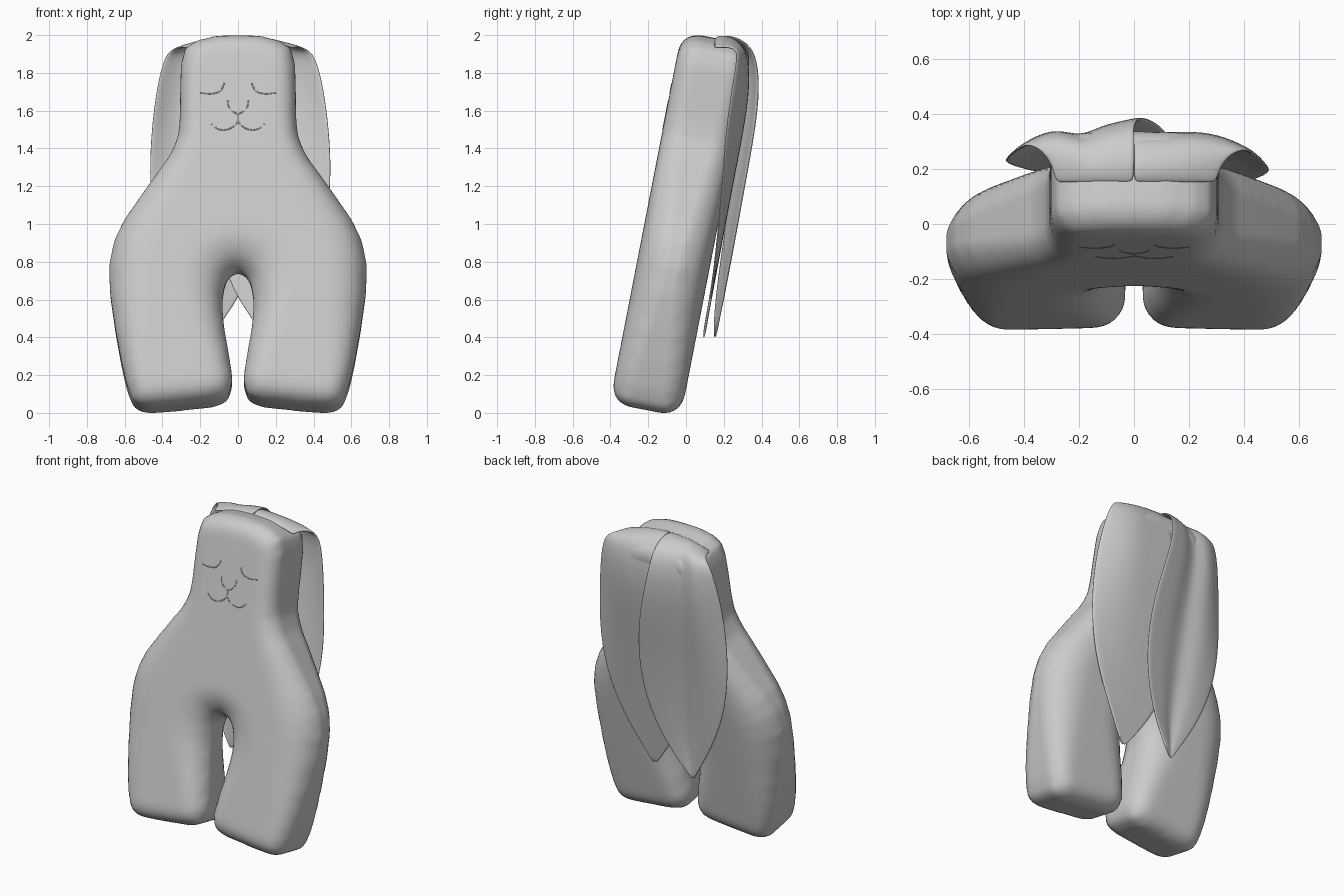
import bpy, bmesh, math
from mathutils import Vector, Matrix
from mathutils.bvhtree import BVHTree
from mathutils.geometry import intersect_point_line

if "Cube" in bpy.data.objects:
    bpy.data.objects.remove(bpy.data.objects["Cube"])

TILT = math.radians(11)
HALF_T = 0.192          # half thickness of the stuffed body


def add_object(name, bm):
    mesh = bpy.data.meshes.new(name)
    bm.to_mesh(mesh)
    bm.free()
    ob = bpy.data.objects.new(name, mesh)
    bpy.context.collection.objects.link(ob)
    return ob


def bake(ob):
    """Replace the mesh with its modified result."""
    dg = bpy.context.evaluated_depsgraph_get()
    dg.update()
    mesh = bpy.data.meshes.new_from_object(ob.evaluated_get(dg))
    ob.modifiers.clear()
    ob.data = mesh


def smooth(ob):
    for p in ob.data.polygons:
        p.use_smooth = True


# Body: front outline (right half, top to crotch), mirrored
half = [(0, 1.955), (0.12, 1.95), (0.22, 1.925), (0.28, 1.885), (0.302, 1.8),
        (0.306, 1.65), (0.308, 1.5), (0.32, 1.41), (0.36, 1.32), (0.42, 1.24), (0.50, 1.13),
        (0.60, 0.99), (0.655, 0.88), (0.682, 0.75), (0.677, 0.6), (0.648, 0.4),
        (0.615, 0.22), (0.587, 0.1), (0.55, 0.01), (0.48, -0.015), (0.3, 0.0),
        (0.12, 0.02), (0.052, 0.05), (0.027, 0.13), (0.05, 0.28), (0.075, 0.42),
        (0.085, 0.55), (0.072, 0.645), (0.043, 0.705), (0, 0.722)]
half = [(x, z / math.cos(TILT)) for x, z in half]
outline = half + [(-x, z) for x, z in half[-2:0:-1]]

bm = bmesh.new()
front = bm.faces.new([bm.verts.new((x, -HALF_T, z)) for x, z in outline])
ext = bmesh.ops.extrude_face_region(bm, geom=[front])
bmesh.ops.translate(bm, vec=(0, 2 * HALF_T, 0),
                    verts=[g for g in ext["geom"] if isinstance(g, bmesh.types.BMVert)])
bmesh.ops.triangulate(bm, faces=bm.faces[:])
bmesh.ops.recalc_face_normals(bm, faces=bm.faces[:])
body = add_object("stuffed_body", bm)
rm = body.modifiers.new("remesh", 'REMESH')
rm.mode = 'VOXEL'
rm.voxel_size = 0.02
bake(body)

# Round the thickness towards the outline, fuller around the hips
pts = [Vector((x, z)) for x, z in outline]
segs = list(zip(pts, pts[1:] + pts[:1]))


def edge_distance(p):
    best = 9.0
    for a, b in segs:
        q, t = intersect_point_line(p, a, b)
        q = a if t < 0 else b if t > 1 else q
        best = min(best, (p - q.to_2d()).length)
    return best


for v in body.data.vertices:
    hip = math.exp(-((v.co.z - 0.75) / 0.45) ** 2)
    r = 0.1 + 0.13 * hip
    k = min(edge_distance(Vector((v.co.x, v.co.z))) / r, 1)
    s0 = 0.6 - 0.42 * hip
    v.co.y *= s0 + (1 - s0) * math.sqrt(max(0, 1 - (1 - k) ** 2))
sm = body.modifiers.new("soften", 'SMOOTH')
sm.factor = 0.5
sm.iterations = 14
bake(body)

# Lean the body back and stand it on the ground
body.data.transform(Matrix.Translation((0, -0.214, 0)) @ Matrix.Rotation(-TILT, 4, 'X'))
low = min(v.co.z for v in body.data.vertices)
body.data.transform(Matrix.Translation((0, 0, -low)))
smooth(body)

# Face: stitched lines sunk into the front of the head
bvh = BVHTree.FromPolygons([v.co for v in body.data.vertices],
                           [p.vertices[:] for p in body.data.polygons])


def stitch(name, path):
    cu = bpy.data.curves.new(name, 'CURVE')
    cu.dimensions = '3D'
    cu.bevel_depth = 0.004
    cu.bevel_resolution = 2
    cu.use_fill_caps = True
    sp = cu.splines.new('BEZIER')
    sp.bezier_points.add(len(path) - 1)
    for bp, (x, z) in zip(sp.bezier_points, path):
        hit = bvh.ray_cast(Vector((x, -2, z)), Vector((0, 1, 0)))[0]
        bp.co = hit + Vector((0, 0.002, 0))
        bp.handle_left_type = bp.handle_right_type = 'AUTO'
    bpy.context.collection.objects.link(bpy.data.objects.new(name, cu))


for side, s in (("right", 1), ("left", -1)):
    stitch("eye_" + side, [(s * x, z) for x, z in
           ((0.2, 1.695), (0.14, 1.69), (0.095, 1.705), (0.072, 1.745))])
    stitch("mouth_" + side, [(s * x, z) for x, z in
           ((0.14, 1.53), (0.105, 1.503), (0.06, 1.5), (0.02, 1.52), (0, 1.545))])
    stitch("nose_" + side, [(s * x, z) for x, z in
           ((0.055, 1.655), (0.048, 1.62), (0.025, 1.595), (0, 1.58))])
stitch("nose_line", [(0, 1.58), (0, 1.53)])

# Ears: long leaves draped from the top of the head down the back
# rows: z, drop of z at outer edge, inner x, outer x, y, forward curl
rows = [(1.98, 0.05, 0.0, 0.30, 0.15, 0.0),
        (1.998, 0.06, 0.0, 0.31, 0.2, 0.0),
        (1.97, 0.04, 0.0, 0.35, 0.275, 0.02),
        (1.90, 0.0, 0.0, 0.41, 0.325, 0.05),
        (1.72, 0, -0.03, 0.455, 0.332, 0.09),
        (1.5, 0, -0.09, 0.485, 0.30, 0.09),
        (1.2, 0, -0.14, 0.50, 0.24, 0.05),
        (0.9, 0, -0.12, 0.45, 0.185, 0.02),
        (0.65, 0, -0.03, 0.335, 0.138, 0.0),
        (0.5, 0, 0.07, 0.24, 0.11, 0),
        (0.395, 0, 0.15, 0.175, 0.093, 0)]
COLS = 10


def ear(name, s, lift, roll, dip, width):
    bm = bmesh.new()
    grid = []
    for i, (z, drop, xi, xo, y, curl) in enumerate(rows):
        f = i / (len(rows) - 1)
        belly = math.sin(math.pi * f)
        line = []
        for j in range(COLS + 1):
            t = j / COLS
            out = max(0, (t - 0.5) / 0.5) ** 2
            inn = max(0, 1 - t / 0.45) ** 1.5
            yy = y + lift * f - curl * out + roll * belly * inn
            yy -= dip * belly * math.exp(-((t - 0.5) / 0.15) ** 2)
            xx = xi + (xo * width - xi) * t
            line.append(bm.verts.new((s * xx, yy, z - drop * t * t)))
        grid.append(line)
    for a, b in zip(grid, grid[1:]):
        for j in range(COLS):
            bm.faces.new((a[j], a[j + 1], b[j + 1], b[j]))
    bmesh.ops.recalc_face_normals(bm, faces=bm.faces[:])
    ob = add_object(name, bm)
    so = ob.modifiers.new("cloth", 'SOLIDIFY')
    so.thickness = 0.014
    so.offset = 0
    ss = ob.modifiers.new("subdivide", 'SUBSURF')
    ss.levels = ss.render_levels = 2
    smooth(ob)


ear("ear_right", 1, 0.0, 0.0, 0.0, 1.0)
ear("ear_left", -1, 0.06, 0.035, 0.035, 0.95)
